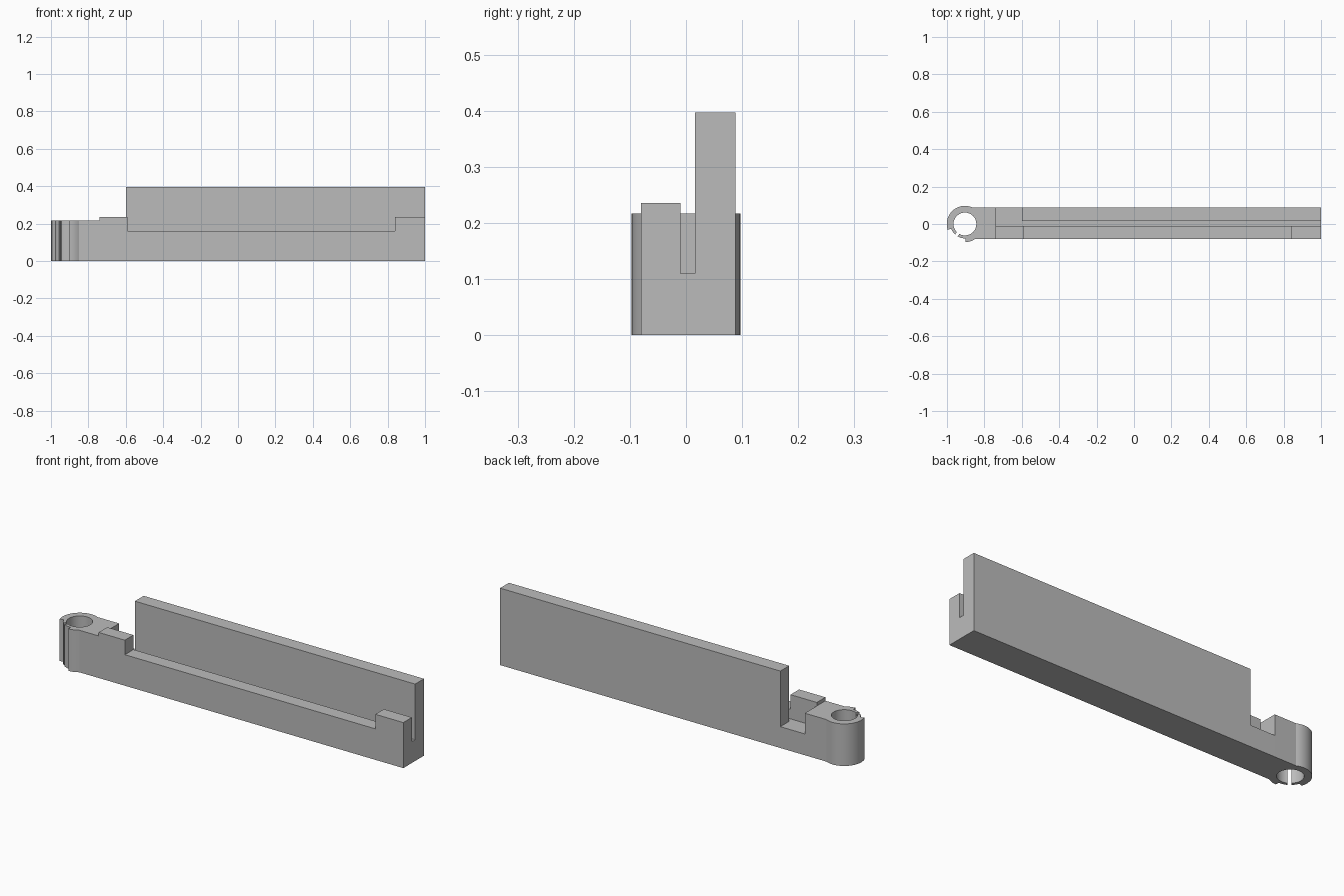
import bpy
import bmesh
from math import cos, sin, radians

cube = bpy.data.objects.get("Cube")
if cube:
    bpy.data.objects.remove(cube, do_unlink=True)

grey = bpy.data.materials.new("plain grey")
grey.use_nodes = True
colour = (0.5, 0.5, 0.5, 1)
grey.diffuse_color = colour
grey.node_tree.nodes["Principled BSDF"].inputs["Base Color"].default_value = colour


def extrude(name, points, offset):
    """Extrude a closed outline of 3D points along an offset."""
    bm = bmesh.new()
    face = bm.faces.new([bm.verts.new(p) for p in points])
    new = bmesh.ops.extrude_face_region(bm, geom=[face])["geom"]
    bmesh.ops.translate(bm, vec=offset,
                        verts=[v for v in new if isinstance(v, bmesh.types.BMVert)])
    bmesh.ops.recalc_face_normals(bm, faces=bm.faces)
    mesh = bpy.data.meshes.new(name)
    bm.to_mesh(mesh)
    bm.free()
    mesh.materials.append(grey)
    obj = bpy.data.objects.new(name, mesh)
    bpy.context.collection.objects.link(obj)
    return obj


def slab(name, profile, y0, y1):
    """Side profile in x and z, given thickness from y0 to y1."""
    return extrude(name, [(x, y0, z) for x, z in profile], (0, y1 - y0, 0))


# Long tray: front wall, groove floor and tall back wall
LEFT, RIGHT = -0.74, 1.0
FRONT, GROOVE_FRONT, GROOVE_BACK, BACK = -0.08, -0.01, 0.016, 0.088
FLOOR, RAIL, TAB, TALL = 0.11, 0.16, 0.235, 0.397

slab("front_wall", [(LEFT, 0), (RIGHT, 0), (RIGHT, TAB), (0.84, TAB), (0.84, RAIL),
                    (-0.59, RAIL), (-0.59, TAB), (LEFT, TAB)], FRONT, GROOVE_FRONT)
slab("groove_floor", [(LEFT, 0), (RIGHT, 0), (RIGHT, FLOOR), (LEFT, FLOOR)],
     GROOVE_FRONT, GROOVE_BACK)
slab("back_wall", [(LEFT, 0), (RIGHT, 0), (RIGHT, TALL), (-0.6, TALL),
                   (-0.6, FLOOR), (LEFT, FLOOR)], GROOVE_BACK, BACK)

# Split clip ring with thinned lips, joined to the tray end
CENTRE_X, OUTER, THIN, HOLE = -0.904, 0.097, 0.077, 0.061


def arc(radius, start, end):
    steps = max(2, round(abs(end - start) / 6))
    angles = [radians(start + (end - start) * i / steps) for i in range(steps + 1)]
    return [(CENTRE_X + radius * cos(a), radius * sin(a), 0) for a in angles]


outline = arc(THIN, 239, 272) + arc(OUTER, 272, 304)
outline += [(LEFT, FRONT, 0), (LEFT, BACK, 0)]
outline += arc(OUTER, 65, 199) + arc(THIN, 199, 227)
outline += arc(HOLE, 225, -119)
clip = extrude("clip_ring", outline, (0, 0, 0.217))

bpy.ops.object.select_all(action="DESELECT")
clip.select_set(True)
bpy.context.view_layer.objects.active = clip
bpy.ops.object.shade_smooth_by_angle(angle=radians(20))
